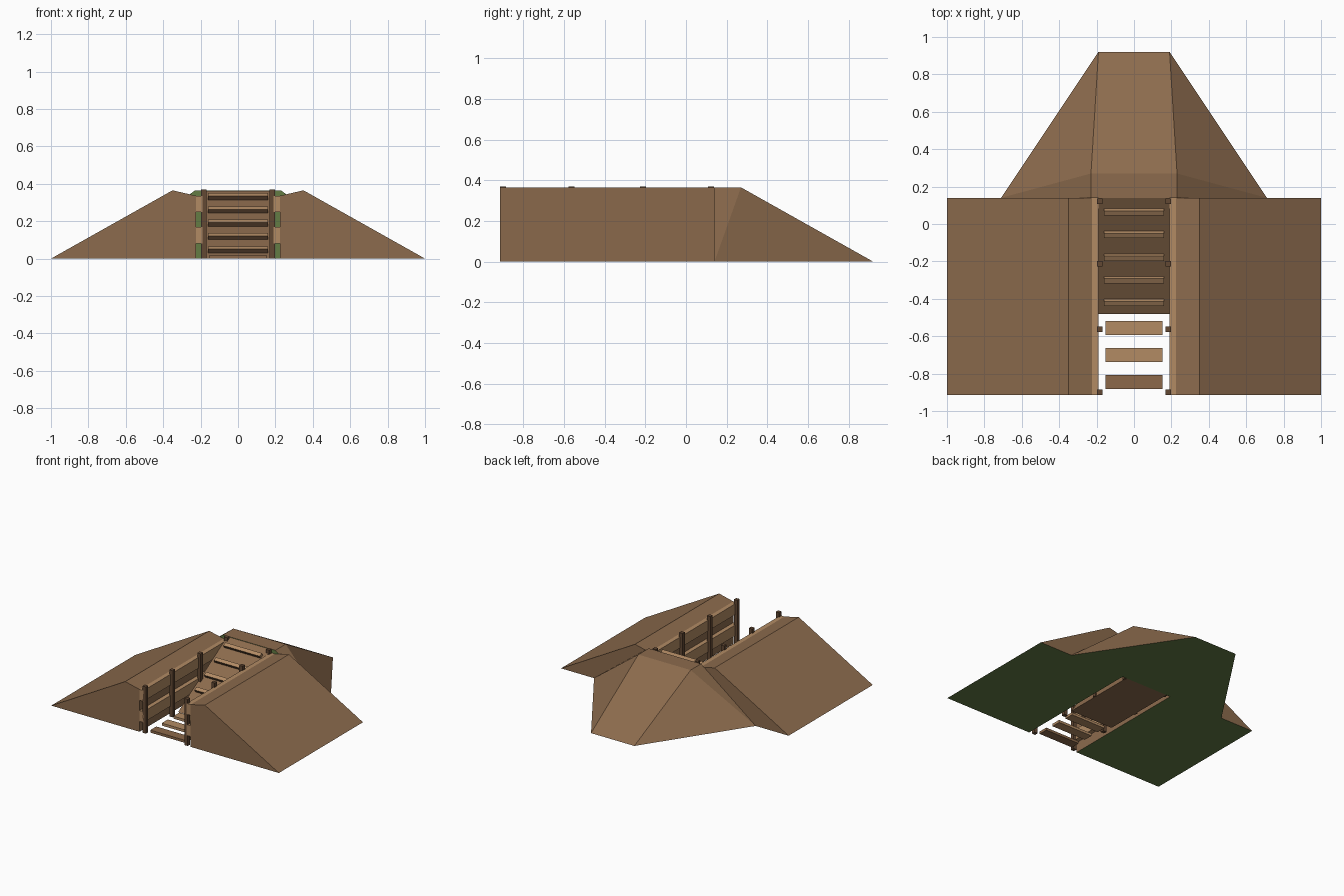
import bpy
import bmesh
import math
from mathutils import Matrix, Vector

cube = bpy.data.objects.get("Cube")
if cube:
    bpy.data.objects.remove(cube, do_unlink=True)


def material(name, srgb):
    col = [(c / 255 / 12.92 if c < 11 else ((c / 255 + 0.055) / 1.055) ** 2.4) for c in srgb] + [1]
    m = bpy.data.materials.new(name)
    m.use_nodes = True
    m.diffuse_color = col
    m.node_tree.nodes["Principled BSDF"].inputs["Base Color"].default_value = col
    return m


EARTH = material("earth brown", (140, 107, 77))
GREEN = material("grass green", (100, 124, 68))
WOOD = material("light wood", (178, 139, 100))
WORN = material("worn wood", (140, 105, 74))
DARK = material("dark wood", (98, 72, 51))


def finish(name, bm, mats, rule=None):
    bmesh.ops.recalc_face_normals(bm, faces=bm.faces)
    bm.normal_update()
    if rule:
        for f in bm.faces:
            f.material_index = rule(f.normal)
    me = bpy.data.meshes.new(name)
    bm.to_mesh(me)
    bm.free()
    for m in mats:
        me.materials.append(m)
    ob = bpy.data.objects.new(name, me)
    bpy.context.collection.objects.link(ob)
    return ob


def box(name, centre, size, mat, tilt=0.0):
    bm = bmesh.new()
    place = (Matrix.Translation(centre) @ Matrix.Rotation(tilt, 4, "X")
             @ Matrix.Diagonal((*size, 1)))
    bmesh.ops.create_cube(bm, size=1, matrix=place)
    return finish(name, bm, [mat])


def prism(name, profile, offset, mats, rule=None):
    """Extrude a flat polygon of 3D points along an offset."""
    bm = bmesh.new()
    face = bm.faces.new([bm.verts.new(p) for p in profile])
    out = bmesh.ops.extrude_face_region(bm, geom=[face], use_keep_orig=True)
    verts = [v for v in out["geom"] if isinstance(v, bmesh.types.BMVert)]
    bmesh.ops.translate(bm, verts=verts, vec=offset)
    return finish(name, bm, mats, rule)


FRONT, BACK = -0.915, 0.14
TOP, RIM, WALL = 0.365, 0.336, 0.225


def underside(n):
    return 1 if n.z < -0.9 else 0


for side, word in ((1, "left"), (-1, "right")):
    # Earth bank
    section = [(1.0, 0), (0.35, TOP), (WALL, RIM), (WALL, 0)]
    prism(f"{word}_bank", [(side * x, FRONT, z) for x, z in section],
          Vector((0, BACK - FRONT, 0)), [EARTH, GREEN], underside)
    # Retaining planks
    for row, z in (("lower", 0.125), ("upper", 0.293)):
        box(f"{word}_{row}_plank", (side * 0.209, (FRONT + BACK) / 2, z),
            (0.038, BACK - FRONT, 0.086), WOOD)
    # Posts
    for i, y in enumerate((-0.9, -0.562, -0.212, 0.122)):
        box(f"{word}_post_{i + 1}", (side * 0.184, y, 0.185), (0.03, 0.03, 0.37), DARK)

# Rear mound: hull of the base outline and the flat crest
bm = bmesh.new()
for s in (1, -1):
    for x, y, z in ((0.71, BACK, 0), (0.19, 0.92, 0), (0.23, 0.27, TOP), (0.23, BACK, TOP)):
        bm.verts.new((s * x, y, z))
bmesh.ops.convex_hull(bm, input=bm.verts)
bmesh.ops.dissolve_limit(bm, angle_limit=0.01, verts=bm.verts, edges=bm.edges)
finish("rear_mound", bm, [EARTH, GREEN],
       lambda n: 1 if n.z < -0.9 or n.y < -0.9 else 0)

# Sloping ramp out of the trench
FOOT = -0.48
ramp = [(-0.19, FOOT, 0), (-0.19, BACK, TOP - 0.003), (-0.19, BACK, 0)]
prism("ramp", ramp, Vector((0.38, 0, 0)), [EARTH])

# Ramp rungs, lying on the slope
slope = math.atan2(TOP, BACK - FOOT)
for i in range(5):
    y = -0.42 + i * 0.121
    z = (y - FOOT) * math.tan(slope) + 0.012
    rung = box(f"rung_{i + 1}", (0, y, z), (0.32, 0.03, 0.024), WOOD, slope)
    rung.data.materials.append(DARK)
    for f in rung.data.polygons:
        f.material_index = 1 if f.normal.y < -0.7 else 0

# Floor slats
for i, (y, mat) in enumerate(((-0.845, WORN), (-0.7, WOOD), (-0.555, WOOD))):
    box(f"floor_slat_{i + 1}", (0, y, 0.01), (0.306, 0.075, 0.02), mat)
